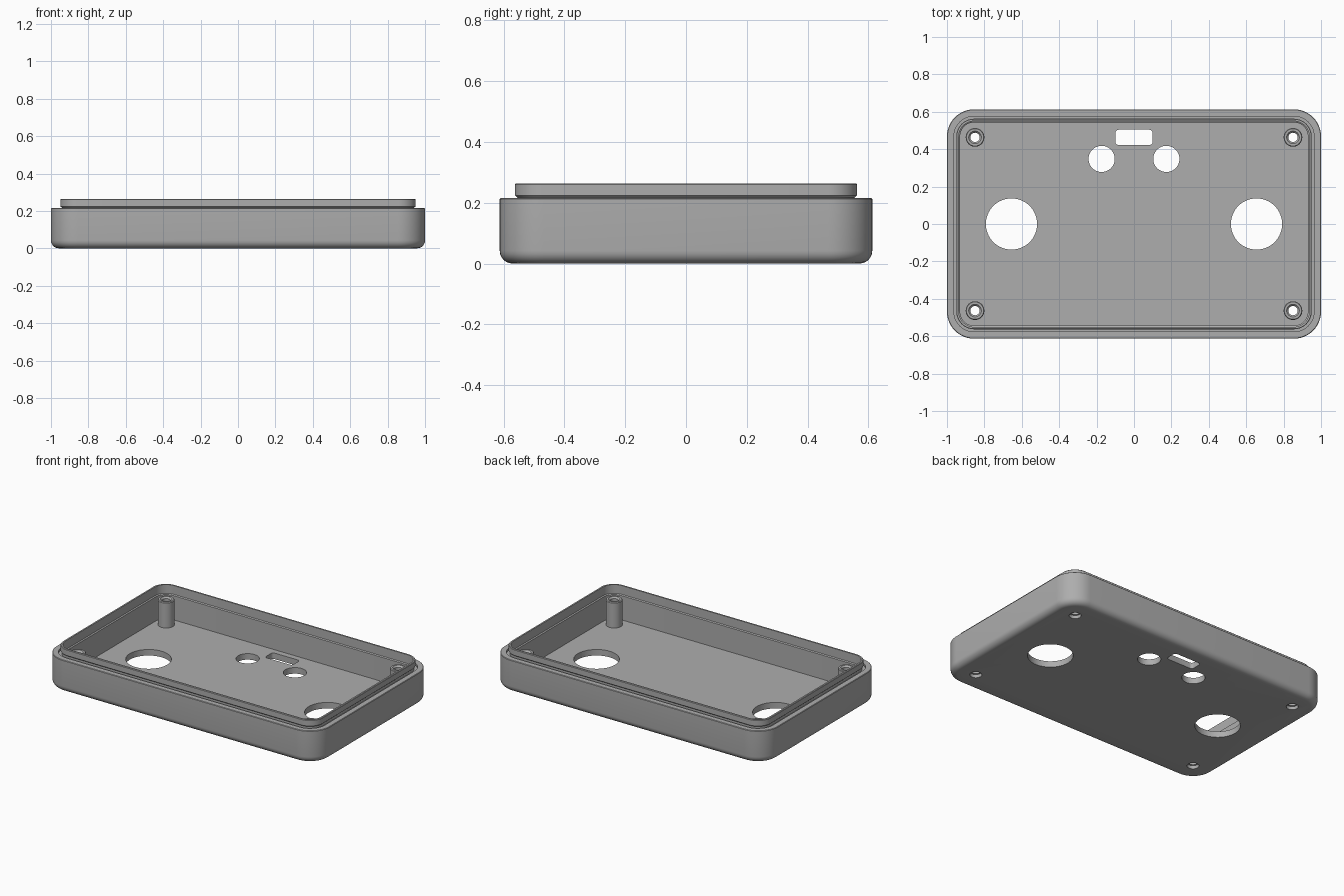
import bpy, bmesh, math

if "Cube" in bpy.data.objects:
    bpy.data.objects.remove(bpy.data.objects["Cube"], do_unlink=True)

grey = bpy.data.materials.new("grey plastic")
grey.use_nodes = True
COLOUR = (0.42, 0.42, 0.42, 1)
grey.diffuse_color = COLOUR
grey.node_tree.nodes["Principled BSDF"].inputs["Base Color"].default_value = COLOUR


def finish(bm, name):
    bmesh.ops.recalc_face_normals(bm, faces=bm.faces)
    mesh = bpy.data.meshes.new(name)
    bm.to_mesh(mesh)
    bm.free()
    mesh.materials.append(grey)
    obj = bpy.data.objects.new(name, mesh)
    bpy.context.collection.objects.link(obj)
    return obj


def rounded_rect(hx, hy, r, seg=12):
    pts = []
    for q, (sx, sy) in enumerate([(1, 1), (-1, 1), (-1, -1), (1, -1)]):
        for i in range(seg + 1):
            a = (q + i / seg) * math.pi / 2
            pts.append((sx * (hx - r) + r * math.cos(a), sy * (hy - r) + r * math.sin(a)))
    return pts


def circle(r, n=64):
    return [(r * math.cos(2 * math.pi * i / n), r * math.sin(2 * math.pi * i / n)) for i in range(n)]


def loft(name, layers, closed=False):
    """Join a list of (outline, z) loops; cap the ends, or close into a ring."""
    bm = bmesh.new()
    loops = [[bm.verts.new((x, y, z)) for x, y in outline] for outline, z in layers]
    pairs = list(zip(loops, loops[1:]))
    if closed:
        pairs.append((loops[-1], loops[0]))
    for a, b in pairs:
        for i in range(len(a)):
            j = (i + 1) % len(a)
            bm.faces.new((a[i], a[j], b[j], b[i]))
    if not closed:
        bm.faces.new(loops[0])
        bm.faces.new(loops[-1])
    return finish(bm, name)


def smooth(obj):
    bpy.ops.object.select_all(action='DESELECT')
    obj.select_set(True)
    bpy.context.view_layer.objects.active = obj
    bpy.ops.object.shade_smooth_by_angle(angle=math.radians(32))


# Tray: section through the wall as (inset, height), bottom edge to inner floor
FLOOR = 0.04
EDGE = 0.042
section = [(EDGE * (1 - math.sin(a)), EDGE * (1 - math.cos(a)))
           for a in [i * math.pi / 12 for i in range(7)]]
section += [(0, 0.212), (0.003, 0.215), (0.037, 0.215),           # outer wall and rim
            (0.037, 0.2), (0.058, 0.2), (0.058, 0.217),           # groove round the lip
            (0.05, 0.224), (0.05, 0.26), (0.053, 0.263),          # lip
            (0.063, 0.263), (0.063, 0.205), (0.07, 0.2), (0.07, FLOOR)]
tray = loft("tray", [(rounded_rect(1 - d, 0.613 - d, 0.145 - d), z) for d, z in section])

# Openings through the floor
post_spots = [(sx * 0.85, sy * 0.463) for sx in (-1, 1) for sy in (-1, 1)]
openings = [("speaker_cutter", circle(0.137), (sx * 0.655, 0)) for sx in (-1, 1)]
openings += [("button_cutter", circle(0.07), (sx * 0.173, 0.348)) for sx in (-1, 1)]
openings += [("slot_cutter", rounded_rect(0.1, 0.041, 0.018, 5), (0, 0.463))]
openings += [("screw_cutter", circle(0.036, 32), spot) for spot in post_spots]
cutters = []
for name, outline, (x, y) in openings:
    cutter = loft(name, [(outline, -0.05), (outline, 0.1)])
    cutter.location = (x, y, 0)
    cutter.hide_render = True
    cutters.append(cutter)
    mod = tray.modifiers.new(name, 'BOOLEAN')
    mod.operation = 'DIFFERENCE'
    mod.solver = 'EXACT'
    mod.object = cutter

bpy.context.view_layer.objects.active = tray
tray.select_set(True)
for mod in list(tray.modifiers):
    bpy.ops.object.modifier_apply(modifier=mod.name)
for cutter in cutters:
    bpy.data.objects.remove(cutter, do_unlink=True)
smooth(tray)

# Screw posts: hollow tubes with a bevelled mouth, recessed from below
post_section = [(0.025, 0.022), (0.038, 0.022), (0.05, 0.036), (0.05, 0.205),
                (0.046, 0.21), (0.034, 0.21), (0.025, 0.2)]
for i, (x, y) in enumerate(post_spots):
    post = loft(f"screw_post_{i + 1}", [(circle(r, 32), z) for r, z in post_section], closed=True)
    post.location = (x, y, 0)
    smooth(post)
